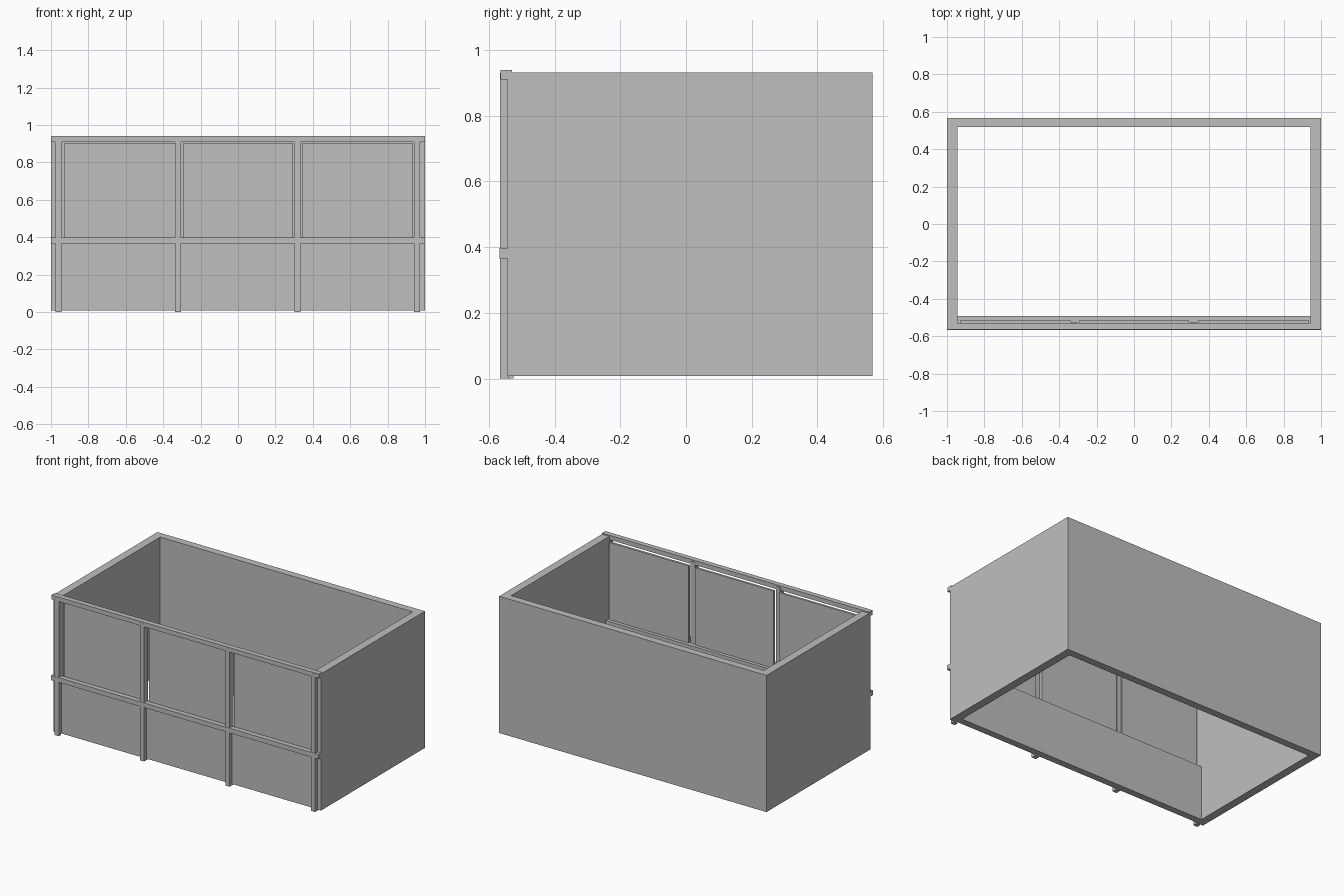
import bpy
import bmesh
from mathutils import Vector

if "Cube" in bpy.data.objects:
    bpy.data.objects.remove(bpy.data.objects["Cube"])

grey = bpy.data.materials.new("plain grey")
grey.diffuse_color = (0.52, 0.52, 0.52, 1)
grey.use_nodes = True
grey.node_tree.nodes["Principled BSDF"].inputs["Base Color"].default_value = grey.diffuse_color


def box(name, x, y, z):
    """Flat-sided box spanning the given (low, high) ranges."""
    bm = bmesh.new()
    bmesh.ops.create_cube(bm, size=1)
    for v in bm.verts:
        v.co = Vector([r[0] + (c + 0.5) * (r[1] - r[0]) for c, r in zip(v.co, (x, y, z))])
    mesh = bpy.data.meshes.new(name)
    bm.to_mesh(mesh)
    bm.free()
    mesh.materials.append(grey)
    obj = bpy.data.objects.new(name, mesh)
    bpy.context.collection.objects.link(obj)
    return obj


# Solid back and side walls, open above and below
box("back_wall", (-1, 1), (0.518, 0.568), (0.008, 0.932))
box("left_wall", (-1, -0.945), (-0.543, 0.518), (0.008, 0.932))
box("right_wall", (0.945, 1), (-0.543, 0.518), (0.008, 0.932))

# Lower front panel with its inner ledge
box("lower_panel", (-0.945, 0.945), (-0.538, -0.492), (0.008, 0.378))

# Front frame rails
box("top_rail", (-1, 1), (-0.565, -0.53), (0.91, 0.94))
box("middle_rail", (-1, 1), (-0.568, -0.535), (0.365, 0.397))

# Front frame posts
for x0, back in ((-0.975, -0.54), (-0.337, -0.525), (0.302, -0.525), (0.942, -0.54)):
    box("front_post", (x0, x0 + 0.031), (-0.566, back), (0, 0.93))

# Upper panes, set behind the frame with narrow gaps around them
for x in ((-0.93, -0.337), (-0.295, 0.295), (0.343, 0.935)):
    box("window_pane", x, (-0.53, -0.515), (0.378, 0.9))
